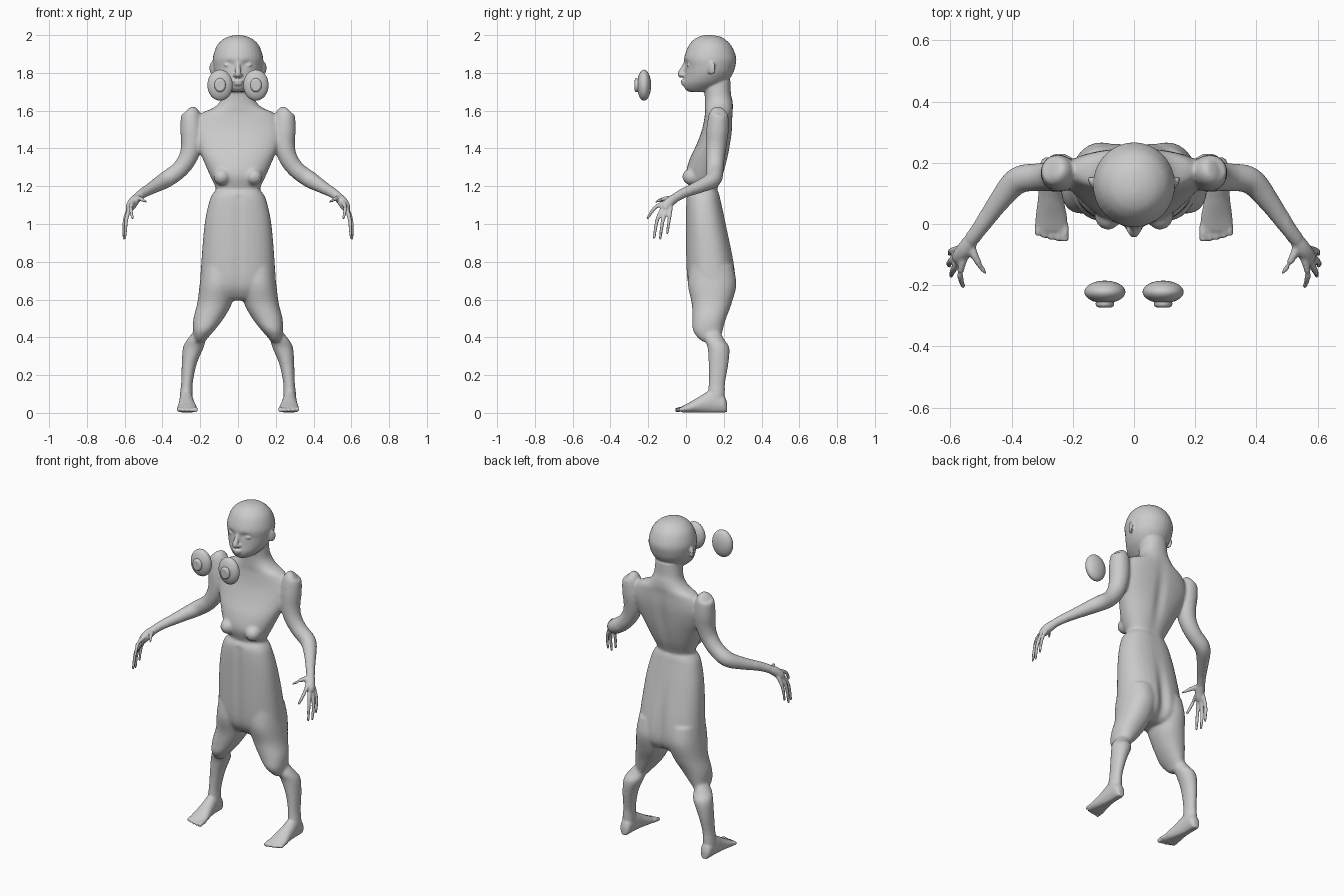
import bpy, bmesh
from math import sin, cos, pi, exp
from mathutils import Vector, Matrix

bm = bmesh.new()


def smooth_rows(rows, n=5):
    """Catmull-Rom interpolation through rows of numbers."""
    out = []
    for i in range(len(rows) - 1):
        p = [rows[max(0, min(len(rows) - 1, i + k))] for k in (-1, 0, 1, 2)]
        for j in range(n):
            t = j / n
            out.append([b + .5 * t * (c - a + t * (2*a - 5*b + 4*c - d + t * (3*(b - c) + d - a)))
                        for a, b, c, d in zip(*p)])
    return out + [list(rows[-1])]


def loft(rings, bm=bm):
    vs = [[bm.verts.new(p) for p in r] for r in rings]
    n = len(vs[0])
    for a, b in zip(vs, vs[1:]):
        for i in range(n):
            bm.faces.new((a[i], a[(i+1) % n], b[(i+1) % n], b[i]))
    bm.faces.new(vs[0][::-1])
    bm.faces.new(vs[-1])


def oval(k, n=32, p=1.0):
    c, s = cos(2*pi*k/n), sin(2*pi*k/n)
    return (abs(c)**p * (1 if c > 0 else -1), abs(s)**p * (1 if s > 0 else -1))


def stack(rows, s=1, p=1.0):
    """Horizontal ovals: z, centre x, half width, front y, back y."""
    loft([[(s*(cx + rx*oval(k, p=p)[0]), (yf+yb)/2 + (yb-yf)/2*oval(k, p=p)[1], z) for k in range(32)]
          for z, cx, rx, yf, yb in smooth_rows(rows)])


def tube(rows, s=1):
    """Round tube through x, y, z, radius with rounded ends."""
    rs = smooth_rows(rows)
    pts = [Vector((s*r[0], r[1], r[2])) for r in rs]
    rings = []
    last = len(pts) - 1
    for i, c in enumerate(pts):
        t = (pts[min(i+1, last)] - pts[max(i-1, 0)]).normalized()
        ref = Vector((0, 1, 0)) if abs(t.y) < .8 else Vector((1, 0, 0))
        u = t.cross(ref).normalized()
        v = t.cross(u)
        r = rs[i][3] * (.7 if i in (0, last) else 1)
        rings.append([c + r*(cos(k*pi/8)*u + sin(k*pi/8)*v) for k in range(16)])
    loft(rings)


def ball(c, r, s=1, rot=0):
    m = Matrix.Translation((s*c[0], c[1], c[2])) @ Matrix.Rotation(s*rot, 4, 'Z') @ Matrix.Diagonal((*r, 1))
    bmesh.ops.create_uvsphere(bm, u_segments=20, v_segments=12, radius=1, matrix=m)


# head
stack([(2.0, 0, .015, .10, .14), (1.992, 0, .05, .07, .18), (1.975, 0, .083, .04, .21),
       (1.94, 0, .114, .012, .243), (1.88, 0, .133, -.01, .266), (1.83, 0, .13, -.006, .26),
       (1.79, 0, .12, -.008, .245), (1.75, 0, .098, -.014, .215), (1.72, 0, .068, -.008, .17),
       (1.70, 0, .042, .012, .14)])
tube([(0, .0, 1.855, .012), (0, -.014, 1.825, .013), (0, -.028, 1.795, .017), (0, -.018, 1.782, .013)])
ball((0, -.014, 1.757), (.03, .014, .008))
ball((0, -.012, 1.742), (.026, .014, .009))
for s in (1, -1):
    ball((.014, -.016, 1.788), (.012, .014, .01), s)
    ball((.05, .012, 1.842), (.024, .016, .011), s)
    ball((.137, .135, 1.825), (.009, .024, .036), s, -.5)

# torso and neck
stack([(1.76, 0, .075, .09, .235), (1.69, 0, .082, .098, .238), (1.65, 0, .095, .10, .247),
       (1.615, 0, .13, .10, .25), (1.58, 0, .20, .10, .247), (1.5, 0, .235, .085, .245),
       (1.42, 0, .22, .055, .235), (1.34, 0, .185, .018, .22), (1.26, 0, .15, .0, .198),
       (1.19, 0, .117, .018, .17), (1.14, 0, .10, .03, .16)], p=.9)

# trousers trunk
stack([(1.19, 0, .105, .03, .16), (1.165, 0, .13, .008, .175), (1.12, 0, .152, .0, .185),
       (1.0, 0, .177, -.002, .212), (.8, 0, .194, .0, .255), (.68, 0, .198, .01, .265),
       (.62, 0, .17, .04, .24), (.595, 0, .10, .07, .20)], p=.85)

for s in (1, -1):
    ball((.085, .03, 1.25), (.045, .05, .045), s)                     # breast
    # trouser leg
    stack([(.78, .1, .09, .02, .25), (.68, .106, .097, .01, .267), (.58, .124, .092, .03, .242),
           (.5, .156, .08, .034, .212), (.44, .18, .058, .036, .195), (.40, .195, .038, .06, .185),
           (.375, .2, .025, .09, .17)], s, .92)
    # shin
    stack([(.43, .205, .03, .10, .18), (.385, .222, .05, .10, .205), (.345, .237, .055, .114, .23),
           (.26, .258, .04, .12, .225), (.16, .27, .031, .12, .208), (.09, .274, .034, .115, .205),
           (.04, .274, .032, .11, .2)], s)
    # foot
    loft([[(s*(cx + rx*oval(k)[0]), y, max(.003, h/2 + h/2*1.05*oval(k)[1])) for k in range(32)]
          for y, cx, rx, h in smooth_rows([(.218, .274, .016, .05), (.2, .274, .032, .09),
                                           (.14, .274, .036, .12), (.08, .272, .042, .09),
                                           (.02, .27, .052, .055), (-.025, .27, .054, .032)])])
    for i in range(5):                                                # toes
        x, tip = .226 + .022*i, -.056 + .0012*i*i
        r = .013 if i == 0 else .0105
        tube([(x, .0, .02, r), (x, -.025, .02, r), (x, tip, .013, r)], s)
    # shoulder, arm
    tube([(.262, .178, 1.605, .022), (.252, .173, 1.585, .05), (.246, .167, 1.5, .06),
          (.246, .16, 1.42, .056), (.265, .155, 1.35, .05), (.31, .153, 1.287, .046),
          (.38, .142, 1.236, .045), (.44, .075, 1.2, .036), (.50, -.01, 1.165, .027),
          (.535, -.055, 1.14, .024)], s)
    # hand
    tube([(.528, -.045, 1.145, .022), (.55, -.08, 1.122, .027), (.568, -.105, 1.095, .026),
          (.578, -.115, 1.075, .018)], s)
    for path in (
        ((.535, -.07, 1.135, .016), (.515, -.115, 1.133, .012), (.482, -.165, 1.115, .008)),
        ((.555, -.11, 1.115, .013), (.568, -.165, 1.085, .0105), (.557, -.207, 1.025, .0075)),
        ((.565, -.11, 1.10, .013), (.59, -.15, 1.03, .0105), (.598, -.17, .92, .0075)),
        ((.57, -.10, 1.09, .013), (.6, -.122, 1.02, .0105), (.604, -.138, .915, .0075)),
        ((.568, -.08, 1.10, .013), (.598, -.088, 1.03, .0095), (.602, -.1, .945, .007))):
        tube(path, s)

# fuse the body parts into one skin
bmesh.ops.recalc_face_normals(bm, faces=bm.faces)
mesh = bpy.data.meshes.new("body")
bm.to_mesh(mesh)
body = bpy.data.objects.new("body", mesh)
bpy.context.collection.objects.link(body)
rem = body.modifiers.new("fuse", 'REMESH')
rem.mode, rem.voxel_size = 'VOXEL', .006
skin = bpy.data.meshes.new_from_object(body.evaluated_get(bpy.context.evaluated_depsgraph_get()))
body.modifiers.remove(rem)
body.data = skin

# soft creases: eye sockets, seat, spine, chest
soft, fine = [], []
for v in skin.vertices:
    x, y, z = v.co
    if z > 1.7 and y < .08:
        v.co.y += .009*exp(-((abs(x)-.047)/.025)**2 - ((z-1.848)/.017)**2)
    if y > .12 and .55 < z < 1.65:
        depth = .022*exp(-((z-.7)/.2)**2) + .012*exp(-((z-1.38)/.16)**2)
        v.co.y -= depth*exp(-(x/.03)**2)
    if y < .1 and .55 < z < 1.15:
        v.co.y += .006*exp(-(x/.02)**2)
    (soft if .13 < z < 1.69 and abs(x) < .5 else fine).append(v.index)
for name, ids, count in (("soft", soft, 22), ("fine", fine, 3)):
    body.vertex_groups.new(name=name).add(ids, 1, 'REPLACE')
    sm = body.modifiers.new(name, 'SMOOTH')
    sm.factor, sm.iterations, sm.vertex_group = .5, count, name
skin.polygons.foreach_set("use_smooth", [True]*len(skin.polygons))

# floating discs in front of the face, each with a raised button
for s, side in ((1, "left"), (-1, "right")):
    bpy.ops.mesh.primitive_uv_sphere_add(segments=32, ring_count=20, radius=1, location=(s*.095, -.222, 1.735))
    disc = bpy.context.object
    disc.name, disc.scale = side + "_disc", (.067, .037, .082)
    bpy.ops.object.shade_smooth()
    bb = bmesh.new()
    loft([[(r*.82*oval(k)[0], y, r*oval(k)[1]) for k in range(32)]
          for y, r in ((-.24, .034), (-.262, .037), (-.269, .034), (-.272, .026))], bb)
    bmesh.ops.recalc_face_normals(bb, faces=bb.faces)
    me = bpy.data.meshes.new(side + "_button")
    bb.to_mesh(me)
    button = bpy.data.objects.new(side + "_button", me)
    button.location = (s*.095, 0, 1.735)
    bpy.context.collection.objects.link(button)
    me.polygons.foreach_set("use_smooth", [len(f.vertices) == 4 for f in me.polygons])
